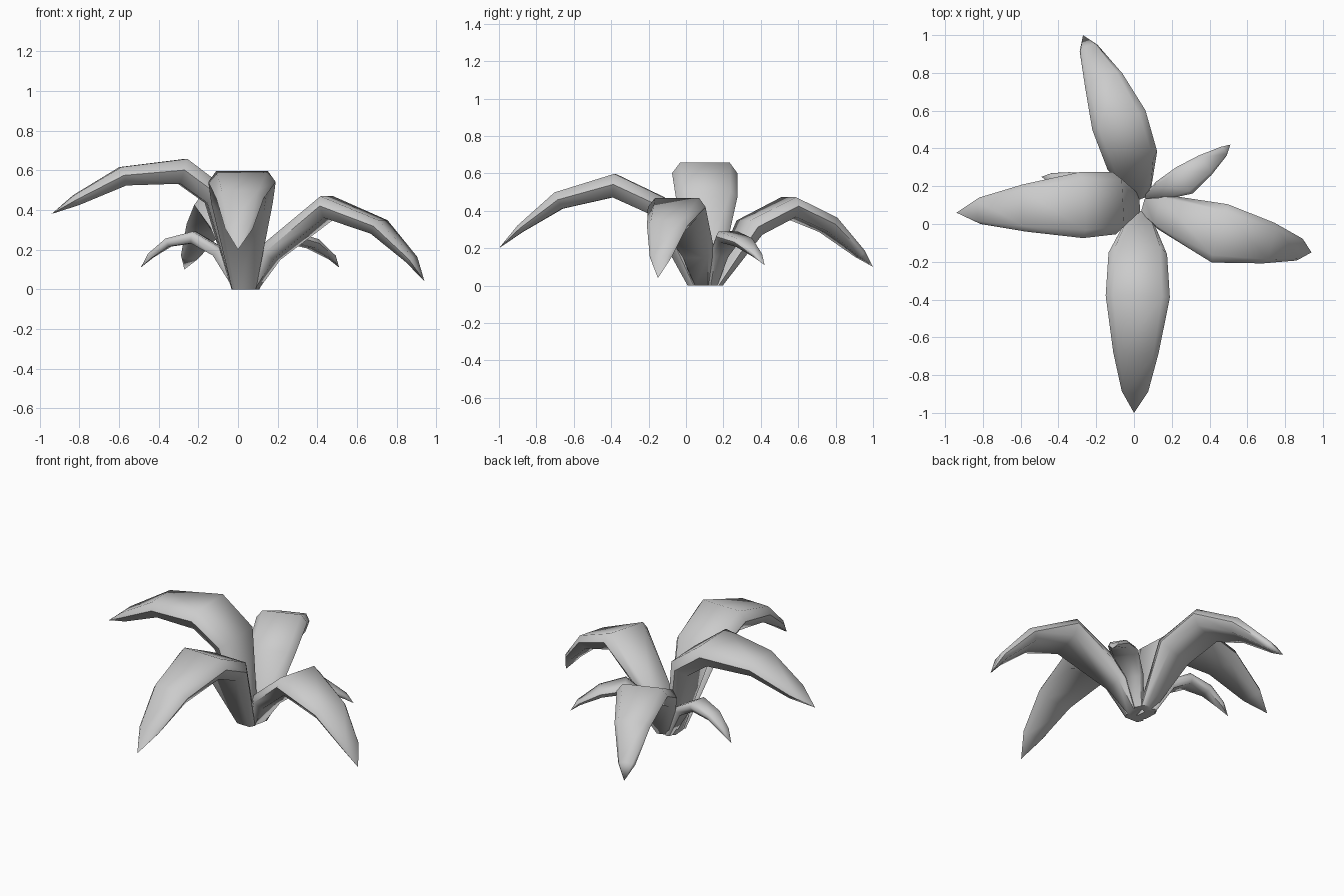
import bpy, bmesh, math
from mathutils import Vector

# Half-round leaf cross-section: (across, thickness) factors
SECTION = [(1, 0.1), (0.76, 1), (-0.76, 1), (-1, 0.1), (-0.72, -1), (0.72, -1)]


def leaf(name, stations, tip):
    """Loft the section through (x, y, z, half width, half thickness) to a point."""
    pts = [Vector(s[:3]) for s in stations] + [Vector(tip)]
    flat = (pts[-1] - pts[0])
    across = Vector((-flat.y, flat.x, 0)).normalized()
    bm = bmesh.new()
    rings = []
    for i, s in enumerate(stations):
        if i == 0:
            # base is cut level with the ground
            up = -Vector((flat.x, flat.y, 0)).normalized()
        else:
            d = (pts[i] - pts[i - 1]).normalized() + (pts[i + 1] - pts[i]).normalized()
            up = d.cross(across).normalized()
        rings.append([bm.verts.new(pts[i] + across * a * s[3] + up * b * s[4])
                      for a, b in SECTION])
    n = len(SECTION)
    for r0, r1 in zip(rings, rings[1:]):
        for k in range(n):
            bm.faces.new((r0[k], r0[(k + 1) % n], r1[(k + 1) % n], r1[k]))
    end = bm.verts.new(pts[-1])
    for k in range(n):
        bm.faces.new((rings[-1][k], rings[-1][(k + 1) % n], end))
    bm.faces.new(rings[0])
    bmesh.ops.recalc_face_normals(bm, faces=bm.faces)
    me = bpy.data.meshes.new(name)
    bm.to_mesh(me)
    bm.free()
    ob = bpy.data.objects.new(name, me)
    bpy.context.collection.objects.link(ob)
    bpy.ops.object.select_all(action='DESELECT')
    ob.select_set(True)
    bpy.context.view_layer.objects.active = ob
    bpy.ops.object.shade_smooth_by_angle(angle=math.radians(60))


# Four large leaves
leaf("front_leaf", [(0.03, 0.04, 0, .06, .03), (0.02, -0.16, 0.43, .155, .06),
                    (0.02, -0.385, 0.535, .17, .063), (0.01, -0.68, 0.455, .12, .048),
                    (0.005, -0.885, 0.305, .07, .022)], (0, -1, 0.2))
leaf("left_leaf", [(0, 0.11, 0, .06, .03), (-0.11, 0.11, 0.47, .165, .062),
                   (-0.28, 0.1, 0.595, .175, .065), (-0.58, 0.085, 0.57, .125, .048),
                   (-0.815, 0.07, 0.45, .07, .028)], (-0.94, 0.06, 0.38))
leaf("right_leaf", [(0.07, 0.09, 0, .05, .025), (0.16, 0.06, 0.18, .095, .048),
                    (0.455, -0.05, 0.415, .16, .055), (0.71, -0.1, 0.315, .112, .04),
                    (0.875, -0.135, 0.15, .06, .022)], (0.94, -0.15, 0.04))
leaf("back_leaf", [(0.04, 0.16, 0, .05, .025), (-0.01, 0.34, 0.31, .14, .052),
                   (-0.08, 0.55, 0.42, .15, .053), (-0.16, 0.76, 0.325, .105, .045),
                   (-0.24, 0.93, 0.17, .05, .022)], (-0.27, 1, 0.1))

# Two small leaves
leaf("small_right_leaf", [(0.08, 0.14, 0, .03, .018), (0.15, 0.18, 0.17, .055, .028),
                          (0.265, 0.23, 0.26, .082, .03), (0.375, 0.31, 0.23, .062, .024),
                          (0.475, 0.385, 0.16, .028, .012)], (0.51, 0.42, 0.11))
leaf("small_left_leaf", [(0, 0.16, 0, .03, .018), (-0.1, 0.18, 0.19, .055, .028),
                         (-0.225, 0.2, 0.262, .065, .03), (-0.35, 0.225, 0.236, .05, .022),
                         (-0.44, 0.242, 0.17, .028, .014)], (-0.49, 0.25, 0.11))
